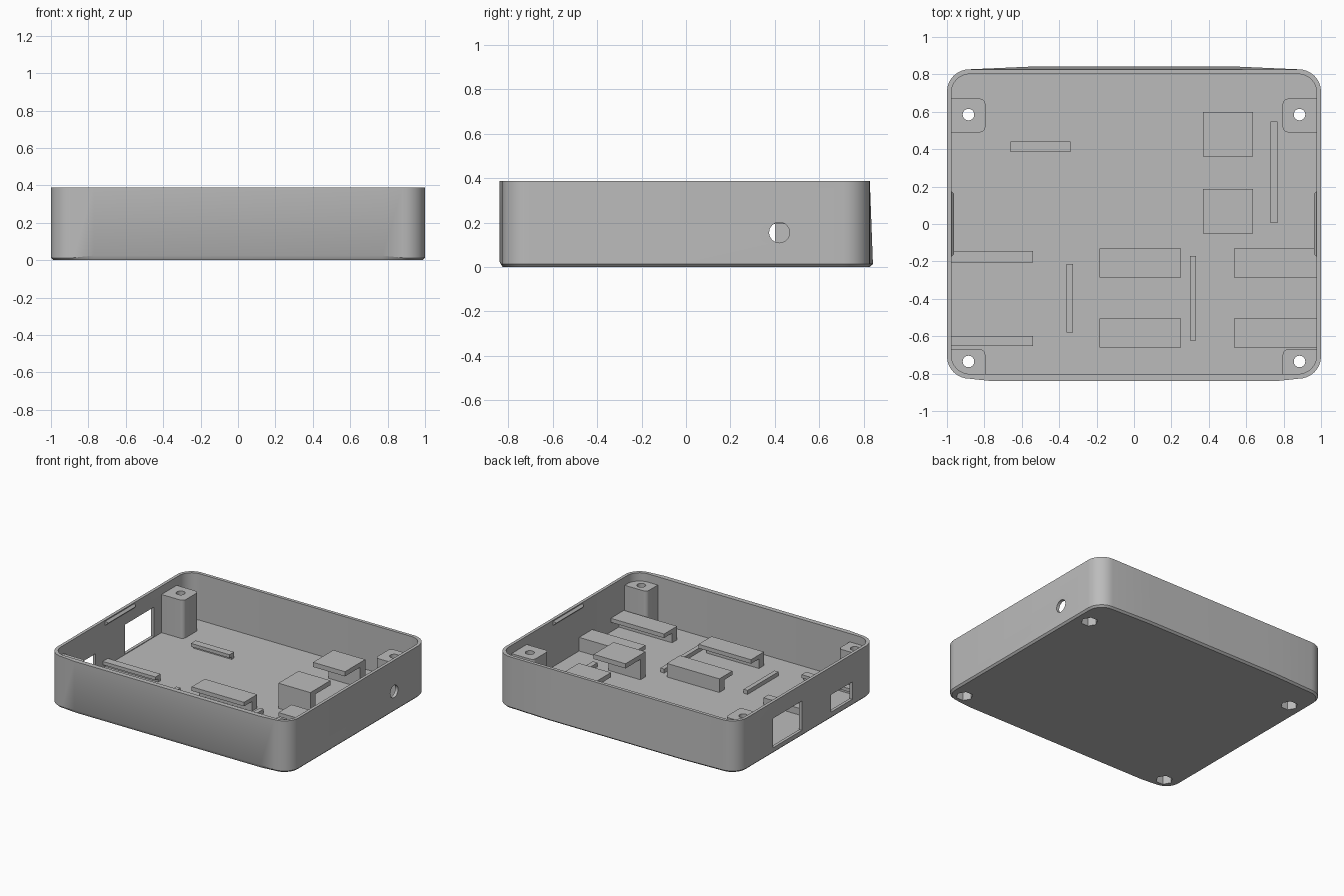
import bpy, bmesh, math

cube = bpy.data.objects.get("Cube")
if cube:
    bpy.data.objects.remove(cube, do_unlink=True)

grey = bpy.data.materials.new("plain_grey")
grey.use_nodes = True
colour = (0.5, 0.5, 0.5, 1)
grey.diffuse_color = colour
grey.node_tree.nodes["Principled BSDF"].inputs["Base Color"].default_value = colour

TOP, FLOOR = 0.388, 0.04


def loft(name, rings):
    """Solid skinned through rings that have equal point counts."""
    bm = bmesh.new()
    loops = [[bm.verts.new(p) for p in ring] for ring in rings]
    n = len(loops[0])
    for a, b in zip(loops, loops[1:]):
        for i in range(n):
            j = (i + 1) % n
            bm.faces.new((a[i], a[j], b[j], b[i]))
    bm.faces.new(loops[0][::-1])
    bm.faces.new(loops[-1])
    bmesh.ops.recalc_face_normals(bm, faces=bm.faces)
    mesh = bpy.data.meshes.new(name)
    bm.to_mesh(mesh)
    bm.free()
    mesh.materials.append(grey)
    obj = bpy.data.objects.new(name, mesh)
    bpy.context.collection.objects.link(obj)
    return obj


def rounded(x0, x1, y0, y1, z, radii, steps=8):
    """Rounded rectangle; radii run from the +x+y corner anticlockwise."""
    corners = [(x1, y1, -1, -1), (x0, y1, 1, -1), (x0, y0, 1, 1), (x1, y0, -1, 1)]
    pts = []
    for k, ((x, y, sx, sy), r) in enumerate(zip(corners, radii)):
        for i in range(steps + 1):
            a = math.pi / 2 * (k + i / steps)
            pts.append((x + sx * r + r * math.cos(a), y + sy * r + r * math.sin(a), z))
    return pts


def body_ring(z, inset, back, lift=0):
    """Body outline whose front and back sides swell slightly in the middle."""
    x, y = 1 - inset, 0.827 - inset
    pts = rounded(-x, x, -y, y, z, [0.12 - inset] * 4)
    half = len(pts) // 2
    quarter = half // 2
    back_pts = [(s * 0.56, y + back, z) for s in (1, -1)]
    front_pts = [(s * 0.77, -y - 0.012, z + lift) for s in (-1, 1)]
    return (pts[:quarter] + back_pts + pts[quarter:half + quarter]
            + front_pts + pts[half + quarter:])


def box(name, x0, x1, y0, y1, z0, z1):
    return loft(name, [[(x0, y0, z), (x1, y0, z), (x1, y1, z), (x0, y1, z)] for z in (z0, z1)])


def disc(x, y, z, r, sides):
    return [(x + r * math.cos(2 * math.pi * i / sides),
             y + r * math.sin(2 * math.pi * i / sides), z) for i in range(sides)]


def cut(obj, cutters):
    for c in cutters:
        c.hide_render = True
        mod = obj.modifiers.new("cut", 'BOOLEAN')
        mod.operation, mod.solver, mod.object = 'DIFFERENCE', 'EXACT', c
        bpy.context.view_layer.objects.active = obj
        bpy.ops.object.modifier_apply(modifier=mod.name)


def smooth(obj):
    bpy.ops.object.select_all(action='DESELECT')
    obj.select_set(True)
    bpy.context.view_layer.objects.active = obj
    bpy.ops.object.shade_smooth_by_angle(angle=math.radians(30))


# Tray body and its hollow
tray = loft("tray", [body_ring(0, 0.013, 0.012), body_ring(0.013, 0, 0.014, 0.012),
                     body_ring(TOP, 0, 0)])
hollow = loft("hollow_cutter", [rounded(-0.977, 0.977, -0.802, 0.802, z, [0.1] * 4)
                                for z in (FLOOR, 0.6)])

# Connector windows in one side wall, round hole in the other
large_window = box("large_window_cutter", -1.1, -0.9, 0.055, 0.4, 0.045, 0.265)
small_window = box("small_window_cutter", -1.1, -0.9, -0.54, -0.29, 0.05, 0.18)
round_hole = loft("round_hole_cutter", [[(x, 0.42 + v, 0.155 + u) for u, v, _ in disc(0, 0, 0, 0.046, 32)]
                                        for x in (0.9, 1.1)])
cutters = [hollow, large_window, small_window, round_hole]

# Screw posts with a through hole and a hexagonal pocket underneath
posts, drills = [], []
for side in (-1, 1):
    for y0, y1, hole_y, front in ((0.49, 0.67, 0.585, False), (-0.81, -0.67, -0.735, True)):
        xs = sorted((side * 0.795, side * 0.985))
        outer = 0.1 if front else 0.002
        inner = 0.03
        back_in, front_in = inner, (0.002 if front else inner)
        if side > 0:
            radii = [0.002, back_in, front_in, outer]
        else:
            radii = [back_in, 0.002, outer, front_in]
        post = loft("screw_post", [rounded(*xs, y0, y1, z, radii) for z in (0.03, 0.326)])
        x = side * 0.885
        hole = loft("screw_hole_cutter", [disc(x, hole_y, z, 0.031, 24) for z in (-0.1, 0.5)])
        pocket = loft("nut_pocket_cutter", [disc(x, hole_y, z, 0.058, 6) for z in (-0.1, 0.11)])
        cut(post, [hole, pocket])
        posts.append(post)
        drills += [hole, pocket]

cut(tray, cutters + drills)
for obj in [tray] + posts:
    smooth(obj)
for c in cutters + drills:
    bpy.data.objects.remove(c, do_unlink=True)


def clip(name, x0, x1, y0, y1, top, plate, wall, side):
    """Board clip: an upright wall on one y side with a lip over the other."""
    pts = [(0, FLOOR - 0.01), (wall, FLOOR - 0.01), (wall, top - plate),
           (y1 - y0, top - plate), (y1 - y0, top), (0, top)]
    start = y1 if side > 0 else y0
    loft(name, [[(x, start - side * d, z) for d, z in pts] for x in (x0, x1)])


# Pairs of tall clips
clip("rear_board_clip", 0.37, 0.635, 0.36, 0.6, 0.228, 0.035, 0.06, 1)
clip("front_board_clip", 0.37, 0.635, -0.05, 0.188, 0.228, 0.035, 0.06, -1)
for x0, x1 in ((-0.185, 0.25), (0.535, 0.98)):
    clip("rear_module_clip", x0, x1, -0.285, -0.13, 0.142, 0.03, 0.06, 1)
    clip("front_module_clip", x0, x1, -0.66, -0.505, 0.142, 0.03, 0.06, -1)

# Low rails and clip near the windows
clip("rear_rail", -0.985, -0.54, -0.205, -0.145, 0.09, 0.025, 0.03, 1)
clip("front_rail", -0.985, -0.54, -0.652, -0.598, 0.09, 0.025, 0.03, -1)
clip("low_clip", -0.66, -0.34, 0.385, 0.44, 0.085, 0.025, 0.03, 1)

# Stop strips on the floor
for x0, x1, y0, y1 in ((0.73, 0.768, 0.005, 0.547), (-0.36, -0.327, -0.58, -0.215),
                       (0.3, 0.332, -0.622, -0.17)):
    box("stop_strip", x0, x1, y0, y1, FLOOR - 0.01, 0.07)

# Snap ridges inside the rim
for side in (-1, 1):
    loft("snap_ridge", [[(side * 0.98, s * 0.18, 0.345), (side * 0.98, s * 0.18, 0.383),
                         (side * 0.962, s * 0.16, 0.364)] for s in (-1, 1)])
